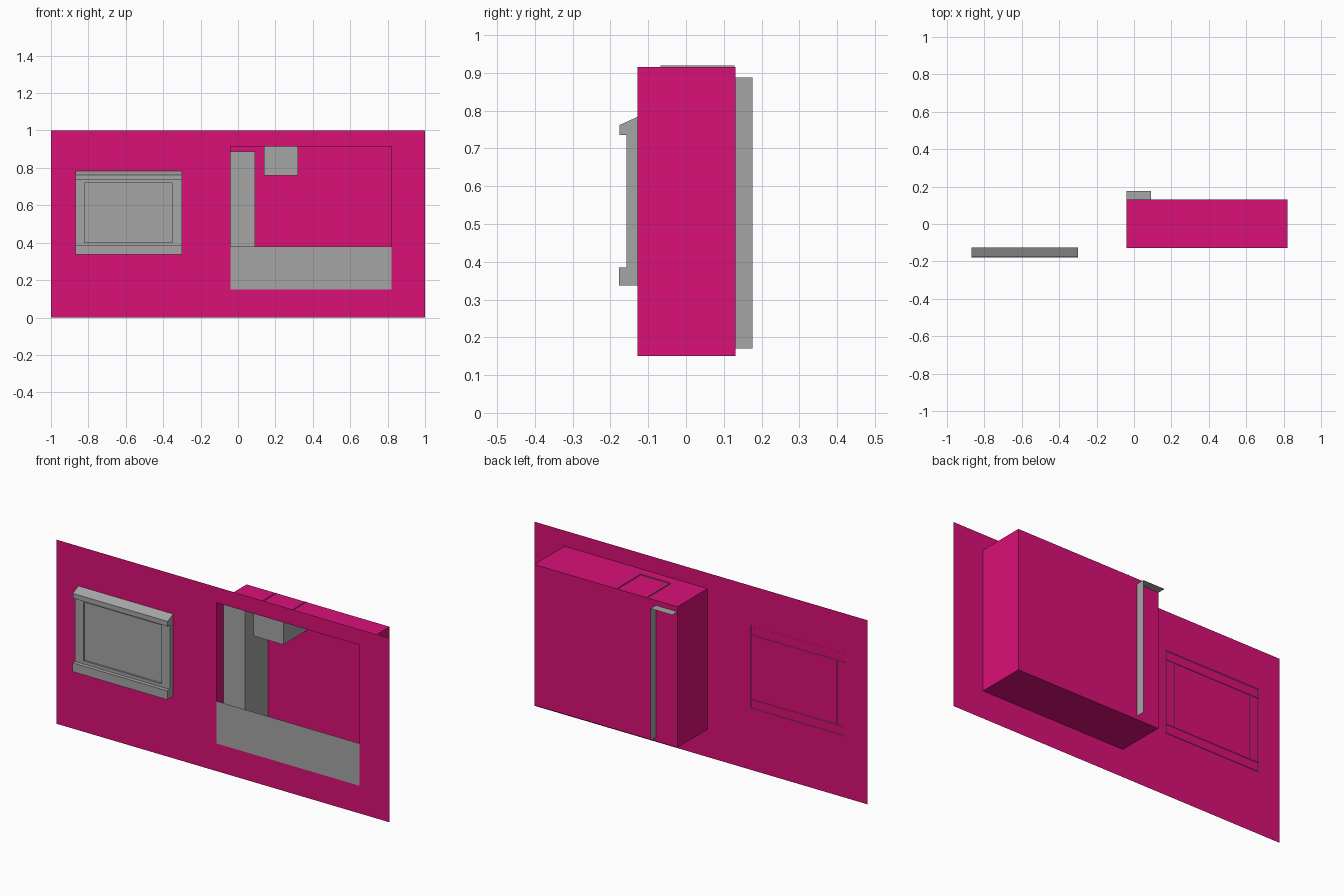
import bpy
import bmesh
from mathutils import Vector

cube = bpy.data.objects.get("Cube")
if cube:
    bpy.data.objects.remove(cube, do_unlink=True)


def material(name, color):
    mat = bpy.data.materials.new(name)
    mat.use_nodes = True
    mat.diffuse_color = color
    mat.node_tree.nodes["Principled BSDF"].inputs["Base Color"].default_value = color
    return mat


magenta = material("magenta", (0.70, 0.005, 0.185, 1))
gray = material("gray", (0.38, 0.38, 0.38, 1))


def finish(name, bm, mat):
    mesh = bpy.data.meshes.new(name)
    bm.to_mesh(mesh)
    bm.free()
    mesh.materials.append(mat)
    obj = bpy.data.objects.new(name, mesh)
    bpy.context.scene.collection.objects.link(obj)
    return obj


DIRECTIONS = {"left": (1, 0, 0), "right": (-1, 0, 0), "back": (0, 1, 0),
              "front": (0, -1, 0), "top": (0, 0, 1), "bottom": (0, 0, -1)}


def shell(name, mat, x, y, z, open_sides=()):
    """Box between the given ranges, without the named sides."""
    bm = bmesh.new()
    bmesh.ops.create_cube(bm, size=1)
    bm.normal_update()
    gone = [f for f in bm.faces for s in open_sides
            if f.normal.dot(Vector(DIRECTIONS[s])) > 0.9]
    bmesh.ops.delete(bm, geom=gone, context="FACES")
    for v in bm.verts:
        v.co = [lo + (c + 0.5) * (hi - lo) for c, (lo, hi) in zip(v.co, (x, y, z))]
    return finish(name, bm, mat)


def sheet(name, mat, y, rects):
    """Flat upright faces, each (x0, x1, z0, z1), facing the front."""
    bm = bmesh.new()
    for x0, x1, z0, z1 in rects:
        corners = ((x0, z0), (x1, z0), (x1, z1), (x0, z1))
        bm.faces.new([bm.verts.new((px, y, pz)) for px, pz in corners])
    bmesh.ops.remove_doubles(bm, verts=bm.verts, dist=0.0001)
    return finish(name, bm, mat)


def moulding(name, mat, x0, x1, profile):
    """Profile of (y, z) points run along x, capped at the ends, open at the back."""
    bm = bmesh.new()
    a, b = [[bm.verts.new((x, y, z)) for y, z in profile] for x in (x0, x1)]
    bm.faces.new(a[::-1])
    bm.faces.new(b)
    for i in range(len(profile) - 1):
        bm.faces.new((a[i], a[i + 1], b[i + 1], b[i]))
    bmesh.ops.recalc_face_normals(bm, faces=bm.faces)
    return finish(name, bm, mat)


# Wall sheet with an opening for the recess
WALL = -0.128
BACK = 0.131
X0, X1, Z0, Z1 = -0.04, 0.82, 0.15, 0.915
sheet("wall", magenta, WALL, [
    (-1, X0, 0, Z0), (-1, X0, Z0, Z1), (-1, X0, Z1, 1),
    (X0, X1, 0, Z0), (X0, X1, Z1, 1),
    (X1, 1, 0, Z0), (X1, 1, Z0, Z1), (X1, 1, Z1, 1)])

# Recess behind the opening, with its low front panel, post and ceiling block
shell("recess", magenta, (X0, X1), (WALL, BACK), (Z0, Z1), ["front"])
sheet("counter_front", gray, WALL, [(X0, X1, Z0, 0.38)])
shell("post", gray, (X0, 0.09), (-0.068, 0.176), (0.17, 0.888),
      ["back", "right", "bottom"])
shell("ceiling_block", gray, (0.14, 0.32), (-0.068, BACK - 0.002), (0.76, 0.92),
      ["top", "back"])

# Framed panel mounted on the wall
L, R = -0.87, -0.30
REAR = -0.125
FACE = -0.157
moulding("top_rail", gray, L, R,
         [(REAR, 0.735), (-0.176, 0.735), (-0.176, 0.762), (REAR, 0.785)])
moulding("bottom_rail", gray, L, R,
         [(REAR, 0.337), (-0.178, 0.337), (-0.178, 0.385), (REAR, 0.385)])
for name, x in (("right_stile", (L, L + 0.05)), ("left_stile", (R - 0.05, R))):
    shell(name, gray, x, (FACE, REAR), (0.385, 0.735), ["back", "top", "bottom"])
for name, z in (("lower_lip", (0.385, 0.402)), ("upper_lip", (0.72, 0.735))):
    shell(name, gray, (L + 0.05, R - 0.05), (FACE, WALL - 0.002), z, ["back"])
sheet("inner_panel", gray, FACE + 0.01, [(L + 0.05, R - 0.05, 0.402, 0.72)])
